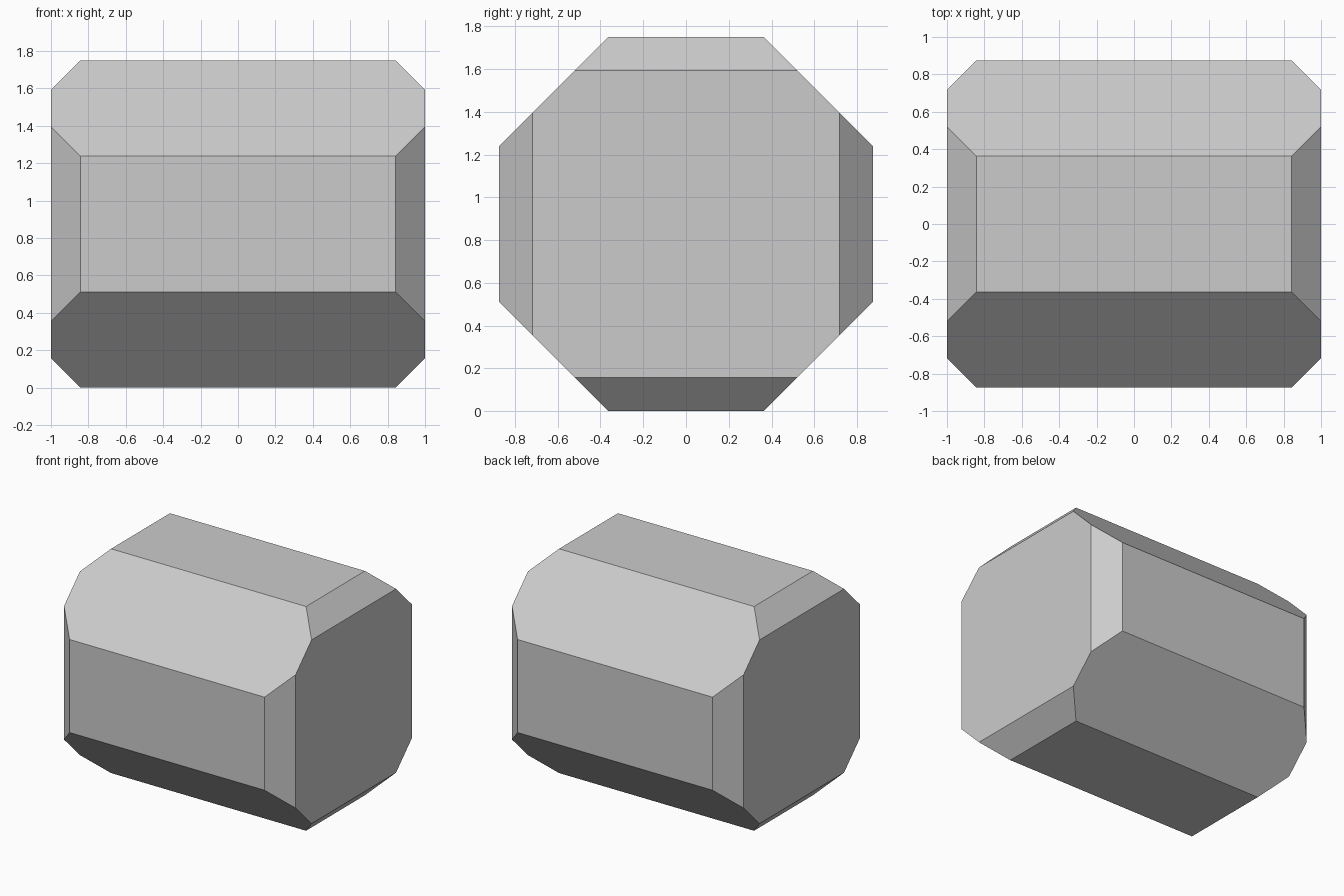
import bpy, bmesh
from mathutils import Vector

if "Cube" in bpy.data.objects:
    bpy.data.objects.remove(bpy.data.objects["Cube"])

HX, HR = 1.0, 0.875        # half length, half width/height
LONG_CUT = 1.238           # |y| + |z| limit of the long diagonal faces
END_CUT = 1.717            # |x| + |y| and |x| + |z| limit of the end chamfers


def cut(bm, normal, limit):
    """Slice off everything beyond the plane and cap the hole."""
    n = Vector(normal)
    geom = bm.verts[:] + bm.edges[:] + bm.faces[:]
    res = bmesh.ops.bisect_plane(bm, geom=geom, dist=1e-5,
                                 plane_co=n * limit / n.length_squared,
                                 plane_no=n, clear_outer=True)
    edges = [e for e in res["geom_cut"] if isinstance(e, bmesh.types.BMEdge)]
    bmesh.ops.holes_fill(bm, edges=edges, sides=0)


# Block, cut to an octagonal prism with chamfered ends
bm = bmesh.new()
bmesh.ops.create_cube(bm, size=2)
bmesh.ops.scale(bm, vec=(HX, HR, HR), verts=bm.verts)
for a in (-1, 1):
    for b in (-1, 1):
        cut(bm, (0, a, b), LONG_CUT)
for a in (-1, 1):
    for b in (-1, 1):
        cut(bm, (a, b, 0), END_CUT)
        cut(bm, (a, 0, b), END_CUT)

# Stand it on the ground
bmesh.ops.translate(bm, vec=(0, 0, HR), verts=bm.verts)
bmesh.ops.recalc_face_normals(bm, faces=bm.faces)
mesh = bpy.data.meshes.new("chamfered_block")
bm.to_mesh(mesh)
bm.free()
bpy.context.collection.objects.link(bpy.data.objects.new("chamfered_block", mesh))
